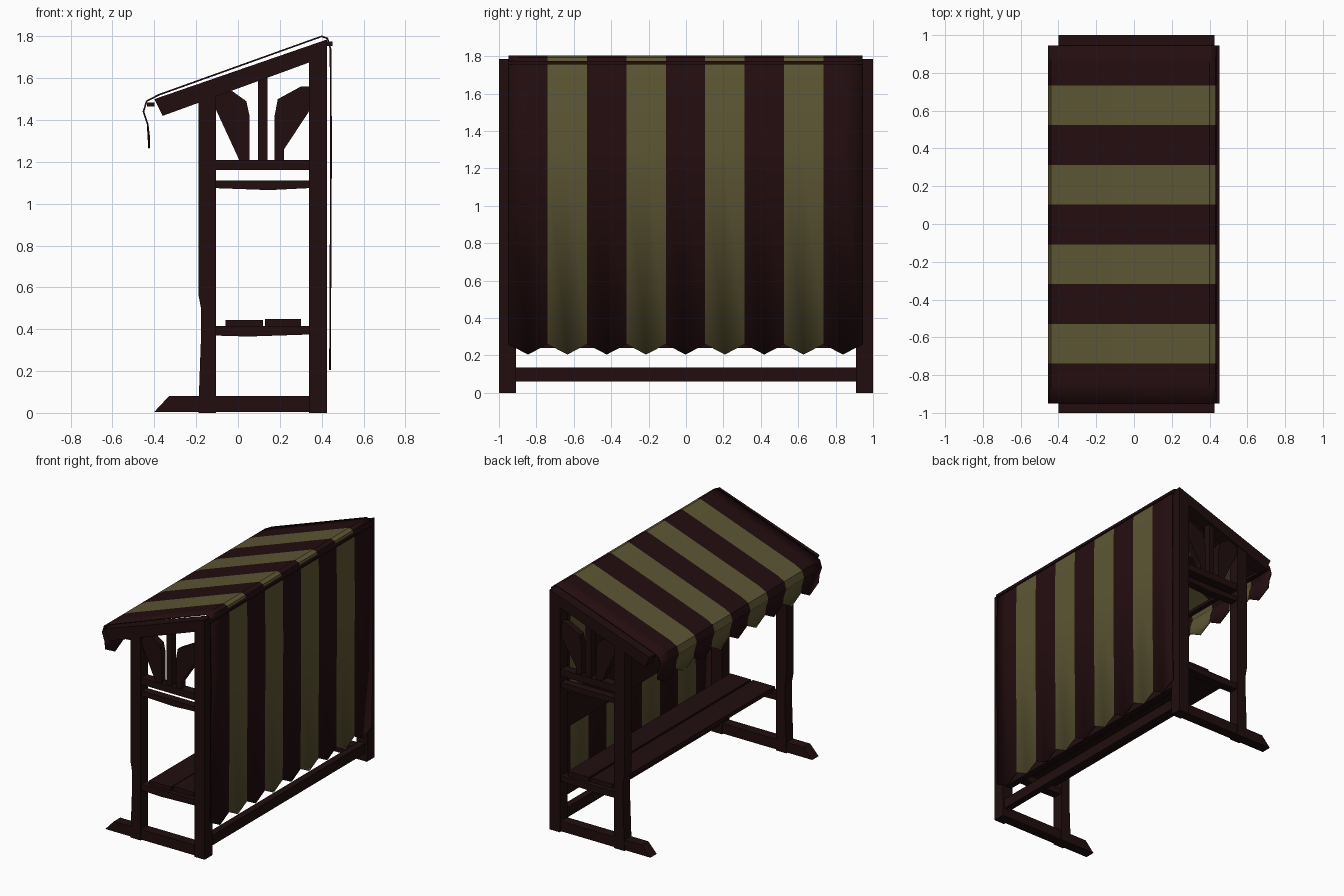
import bpy, bmesh

cube = bpy.data.objects.get("Cube")
if cube:
    bpy.data.objects.remove(cube, do_unlink=True)


def material(name, rgb):
    m = bpy.data.materials.new(name)
    m.use_nodes = True
    m.diffuse_color = (*rgb, 1)
    bsdf = m.node_tree.nodes["Principled BSDF"]
    bsdf.inputs["Base Color"].default_value = (*rgb, 1)
    bsdf.inputs["Roughness"].default_value = 0.9
    return m


wood = material("dark wood", (0.015, 0.004, 0.0045))
maroon = material("maroon cloth", (0.017, 0.004, 0.005))
cream = material("olive cream cloth", (0.109, 0.093, 0.034))


def finish(name, bm, mats):
    bmesh.ops.recalc_face_normals(bm, faces=bm.faces)
    me = bpy.data.meshes.new(name)
    bm.to_mesh(me)
    bm.free()
    for m in mats:
        me.materials.append(m)
    ob = bpy.data.objects.new(name, me)
    bpy.context.collection.objects.link(ob)
    return ob


def prism(name, outline, y0, y1):
    """Extrude an x-z outline from y0 to y1."""
    bm = bmesh.new()
    face = bm.faces.new([bm.verts.new((x, y0, z)) for x, z in outline])
    ext = bmesh.ops.extrude_face_region(bm, geom=[face])["geom"]
    moved = [v for v in ext if isinstance(v, bmesh.types.BMVert)]
    bmesh.ops.translate(bm, verts=moved, vec=(0, y1 - y0, 0))
    return finish(name, bm, [wood])


def box(name, x0, x1, y0, y1, z0, z1):
    return prism(name, [(x0, z0), (x1, z0), (x1, z1), (x0, z1)], y0, y1)


# End frame parts as x-z outlines with inner and outer depth
frame = {
    "foot": ([(-0.40, 0.005), (0.38, 0.005), (0.38, 0.08), (-0.33, 0.08)], 0.915, 0.99),
    "back_post": ([(0.34, 0), (0.425, 0), (0.425, 1.77), (0.34, 1.75)], 0.91, 1.0),
    "front_post": ([(-0.19, 0), (-0.105, 0), (-0.105, 1.55), (-0.19, 1.52),
                    (-0.19, 0.57), (-0.177, 0.5), (-0.177, 0.36)], 0.91, 0.995),
    "rafter": ([(-0.40, 1.5), (-0.36, 1.42), (0.34, 1.675), (0.425, 1.7),
                (0.425, 1.785)], 0.905, 1.0),
    "seat_bearer": ([(-0.12, 0.37), (0.05, 0.365), (0.35, 0.375), (0.35, 0.415),
                     (-0.12, 0.415)], 0.92, 0.985),
    "lower_rail": ([(-0.12, 1.075), (0.15, 1.065), (0.35, 1.075), (0.35, 1.11),
                    (-0.12, 1.11)], 0.925, 0.985),
    "upper_rail": ([(-0.12, 1.16), (0.35, 1.16), (0.35, 1.21), (-0.12, 1.21)], 0.92, 0.99),
    "middle_strut": ([(0.095, 1.2), (0.14, 1.2), (0.14, 1.61), (0.095, 1.59)], 0.93, 0.98),
    "front_brace": ([(0.01, 1.2), (0.055, 1.2), (0.055, 1.42), (0.04, 1.49),
                     (-0.03, 1.54), (-0.11, 1.53), (-0.11, 1.46)], 0.93, 0.98),
    "back_brace": ([(0.175, 1.2), (0.22, 1.2), (0.22, 1.26), (0.345, 1.45),
                    (0.345, 1.56), (0.3, 1.56), (0.19, 1.5), (0.175, 1.42)], 0.93, 0.98),
}
for part, (outline, inner, outer) in frame.items():
    prism("near_" + part, outline, -outer, -inner)
    prism("far_" + part, outline, inner, outer)

# Long timbers joining the two ends
box("stretcher", 0.36, 0.41, -0.92, 0.92, 0.06, 0.135)
box("low_back_rail", 0.35, 0.40, -0.91, 0.9, 0.24, 0.34)
box("backrest", 0.35, 0.39, -0.92, 0.92, 0.74, 1.0)
box("ridge_beam", 0.345, 0.415, -0.92, 0.92, 1.66, 1.73)
box("ridge_batten", 0.425, 0.452, -0.95, 0.945, 1.755, 1.775)
box("eave_batten", -0.435, -0.40, -0.945, 0.945, 1.465, 1.485)

# Seat boards
box("seat_board_front", -0.06, 0.12, -0.96, 0.95, 0.415, 0.445)
box("seat_board_back", 0.13, 0.30, -0.95, 0.96, 0.415, 0.45)

# Striped awning: front valance, roof and back curtain in one sheet with pointed hems
profile = [(-0.425, 1.32), (-0.432, 1.38), (-0.452, 1.44), (-0.437, 1.49), (-0.38, 1.52),
           (0.40, 1.80), (0.428, 1.79), (0.442, 1.74), (0.445, 1.3), (0.44, 0.26)]
stripes, left, width = 9, -0.95, 0.2105
bm = bmesh.new()
rows = []
for col in range(2 * stripes + 1):
    row = []
    for i, (x, z) in enumerate(profile):
        hem = i in (0, len(profile) - 1)
        row.append(bm.verts.new((x, left + col * width / 2, z - 0.055 * (hem and col % 2))))
    rows.append(row)
for col, (a, b) in enumerate(zip(rows, rows[1:])):
    for i in range(len(profile) - 1):
        f = bm.faces.new((a[i], a[i + 1], b[i + 1], b[i]))
        f.material_index = (col // 2) % 2
awning = finish("striped_awning", bm, [maroon, cream])
thick = awning.modifiers.new("thickness", 'SOLIDIFY')
thick.thickness = 0.008
thick.offset = 0
bpy.ops.object.select_all(action='DESELECT')
awning.select_set(True)
bpy.context.view_layer.objects.active = awning
bpy.ops.object.shade_smooth_by_angle(angle=0.5)
